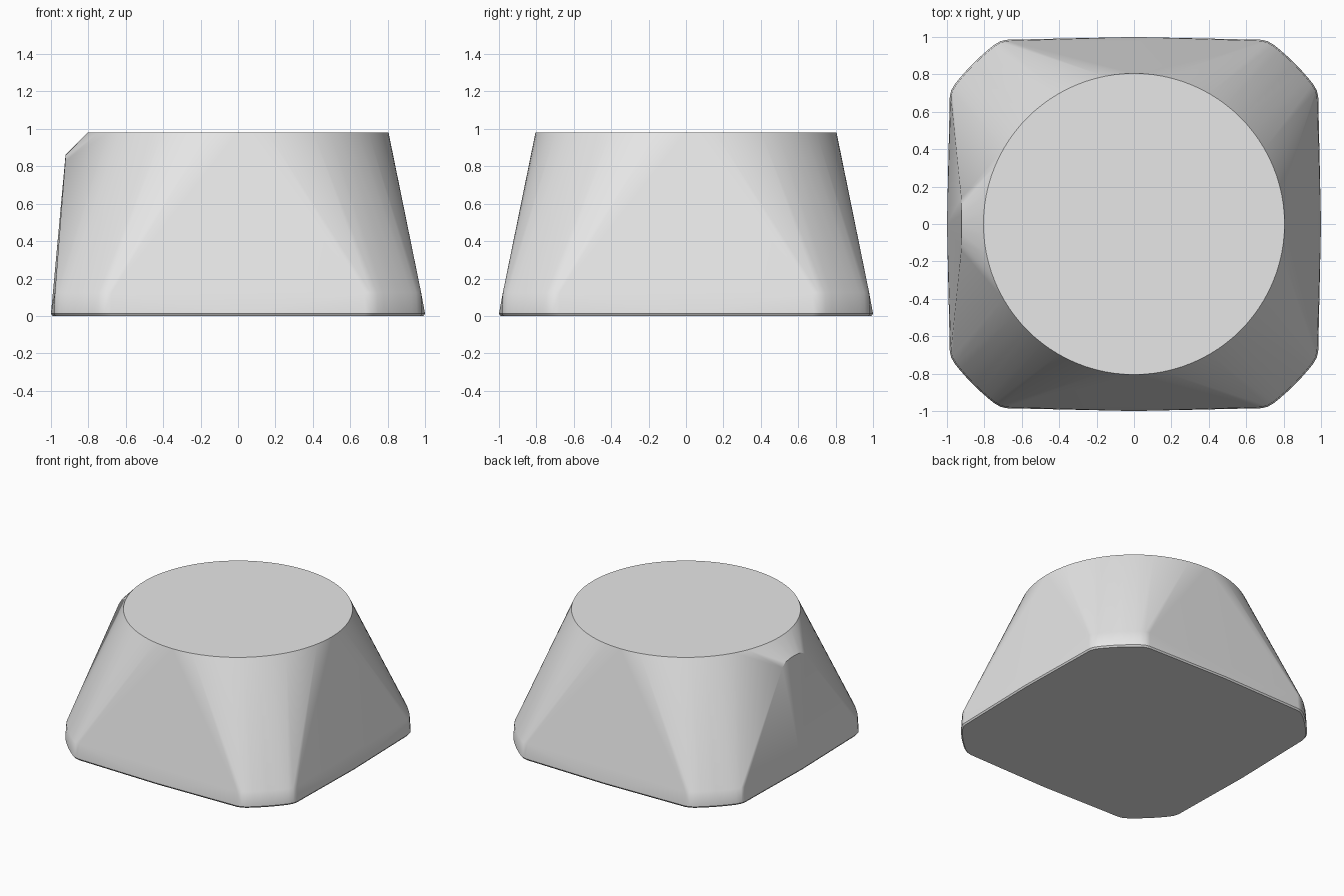
import bpy
import bmesh
from math import sin, cos, radians, tau

cube = bpy.data.objects.get("Cube")
if cube:
    bpy.data.objects.remove(cube, do_unlink=True)

TOP_Z, TOP_R = 0.98, 0.805
CORNER_R = 1.215
SEGMENTS = 96


def corner_points():
    """Rounded corner in the +x +y quadrant."""
    arc = [(CORNER_R * cos(radians(a)), CORNER_R * sin(radians(a)))
           for a in (38, 40, 42.5, 45, 47.5, 50, 52)]
    return [(0.985, 0.68), (0.977, 0.715)] + arc + [(0.715, 0.977), (0.68, 0.985)]


def corner_ring(z, scale=1.0):
    """Four mirrored corners at one height."""
    return [(sx * x * scale, sy * y * scale, z)
            for sx in (-1, 1) for sy in (-1, 1) for x, y in corner_points()]


# Base corners: small bottom bevel, near-vertical band, then the loft starts
points = corner_ring(0, 0.992) + corner_ring(0.012) + corner_ring(0.125, 0.994)

# Slight outward bow in the middle of each base side
for dx, dy in ((1, 0), (-1, 0), (0, 1), (0, -1)):
    points += [(dx, dy, 0.012), (dx * 0.992, dy * 0.992, 0)]

# Round top
points += [(TOP_R * cos(tau * i / SEGMENTS), TOP_R * sin(tau * i / SEGMENTS), TOP_Z)
           for i in range(SEGMENTS)]

# Pointer nose that juts out under the rim on one side
for s in (-1, 1):
    points += [(-0.922, s * 0.05, 0.86), (-0.922, s * 0.1, 0.85), (-0.924, s * 0.14, 0.825)]
points.append((-0.922, 0, 0.862))

bm = bmesh.new()
for p in points:
    bm.verts.new(p)
hull = bmesh.ops.convex_hull(bm, input=bm.verts[:])
unused = {g for g in hull["geom_interior"] + hull["geom_unused"]
          if isinstance(g, bmesh.types.BMVert)}
bmesh.ops.delete(bm, geom=list(unused), context='VERTS')
bmesh.ops.dissolve_limit(bm, angle_limit=radians(0.1), verts=bm.verts[:], edges=bm.edges[:])
bmesh.ops.recalc_face_normals(bm, faces=bm.faces[:])

mesh = bpy.data.meshes.new("knob_body")
bm.to_mesh(mesh)
bm.free()
body = bpy.data.objects.new("knob_body", mesh)
bpy.context.collection.objects.link(body)

# Plain grey finish
grey = bpy.data.materials.new("light_grey")
grey.use_nodes = True
colour = (0.8, 0.8, 0.8, 1)
grey.diffuse_color = colour
bsdf = next(n for n in grey.node_tree.nodes if n.type == 'BSDF_PRINCIPLED')
bsdf.inputs["Base Color"].default_value = colour
mesh.materials.append(grey)

# Smooth sides with a crisp rim
bpy.ops.object.select_all(action='DESELECT')
body.select_set(True)
bpy.context.view_layer.objects.active = body
bpy.ops.object.shade_smooth_by_angle(angle=radians(30))
normals = body.modifiers.new("even_normals", 'WEIGHTED_NORMAL')
normals.keep_sharp = True
